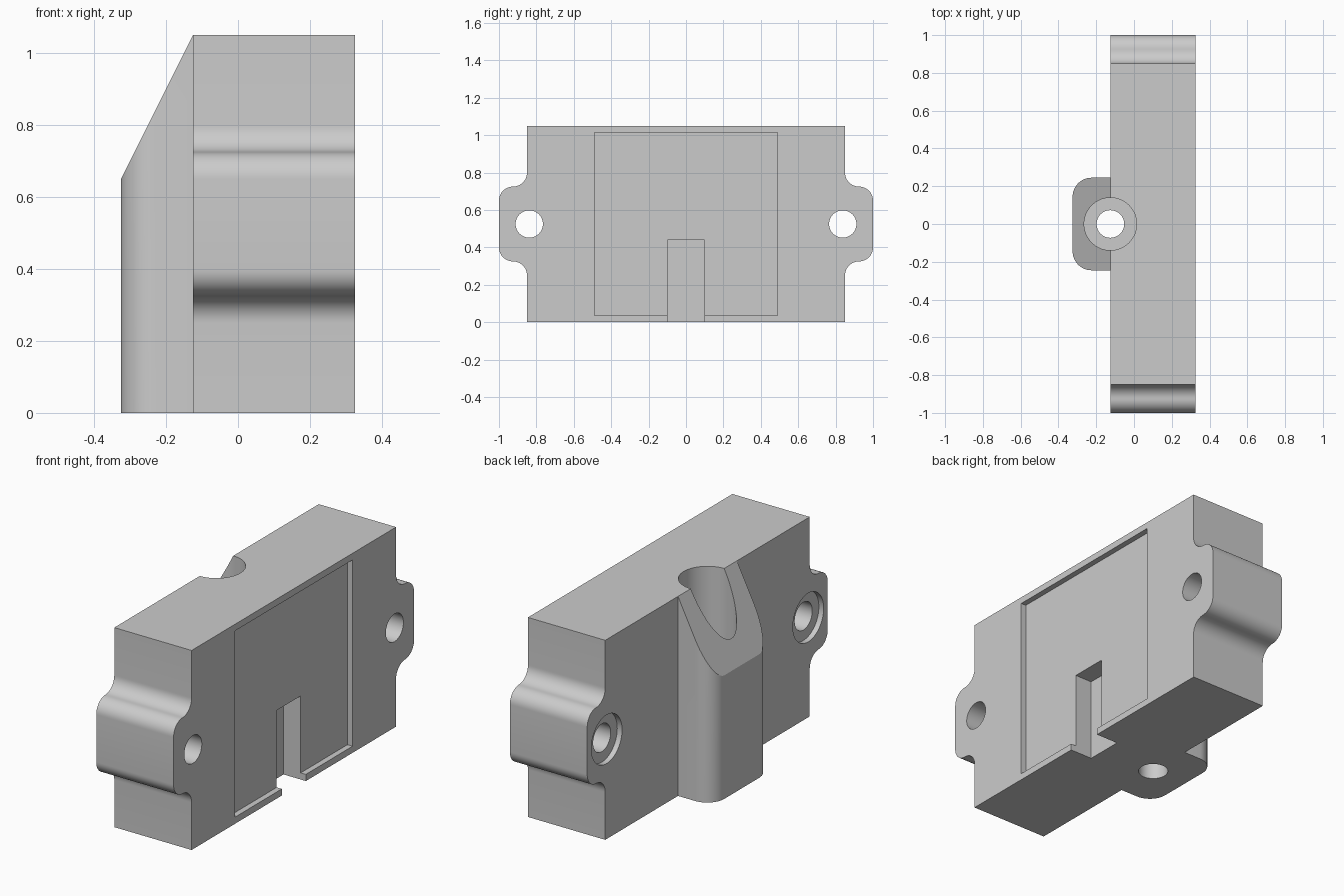
import bpy, bmesh, math

if "Cube" in bpy.data.objects:
    bpy.data.objects.remove(bpy.data.objects["Cube"])

grey = bpy.data.materials.new("light grey")
grey.diffuse_color = (0.6, 0.6, 0.6, 1)
grey.use_nodes = True
grey.node_tree.nodes["Principled BSDF"].inputs["Base Color"].default_value = grey.diffuse_color

PLACE = {'X': lambda p, a: (a, p[0], p[1]),
         'Y': lambda p, a: (p[0], a, p[1]),
         'Z': lambda p, a: (p[0], p[1], a)}


def arc(cx, cy, r, start, end, n=12):
    """Points on an arc, angles in degrees."""
    return [(cx + r * math.cos(math.radians(start + (end - start) * i / n)),
             cy + r * math.sin(math.radians(start + (end - start) * i / n)))
            for i in range(n + 1)]


def prism(name, points, axis, lo, hi):
    """Extrude a 2D profile along an axis."""
    bm = bmesh.new()
    a = [bm.verts.new(PLACE[axis](p, lo)) for p in points]
    b = [bm.verts.new(PLACE[axis](p, hi)) for p in points]
    bm.faces.new(a)
    bm.faces.new(b)
    for i in range(len(a)):
        j = (i + 1) % len(a)
        bm.faces.new((a[i], a[j], b[j], b[i]))
    bmesh.ops.recalc_face_normals(bm, faces=bm.faces)
    mesh = bpy.data.meshes.new(name)
    bm.to_mesh(mesh)
    bm.free()
    mesh.materials.append(grey)
    obj = bpy.data.objects.new(name, mesh)
    bpy.context.collection.objects.link(obj)
    return obj


def rod(name, cx, cy, r, axis, lo, hi):
    return prism(name, arc(cx, cy, r, 0, 360, 64)[:-1], axis, lo, hi)


def rect(x0, y0, x1, y1):
    return [(x0, y0), (x1, y0), (x1, y1), (x0, y1)]


def combine(obj, other, operation='DIFFERENCE'):
    """Apply a boolean and discard the helper."""
    mod = obj.modifiers.new("cut", 'BOOLEAN')
    mod.operation, mod.solver, mod.object = operation, 'EXACT', other
    bpy.context.view_layer.update()
    deps = bpy.context.evaluated_depsgraph_get()
    mesh = bpy.data.meshes.new_from_object(obj.evaluated_get(deps))
    obj.modifiers.clear()
    obj.data = mesh
    bpy.data.objects.remove(other)


BACK, FRONT, TOP, MID, R = -0.125, 0.325, 1.05, 0.525, 0.075

# main block with rounded ears, half profile mirrored in y
half = [(0.85, 0)]
half += arc(0.925, MID - 0.275, R, 180, 90)
half += arc(0.925, MID - 0.125, R, -90, 0)
half += arc(0.925, MID + 0.125, R, 0, 90)
half += arc(0.925, MID + 0.275, R, 270, 180)
half += [(0.85, TOP)]
clean = [p for i, p in enumerate(half) if i == 0 or math.dist(p, half[i - 1]) > 1e-5]
body = prism("mounting_block", clean + [(-y, z) for y, z in reversed(clean)], 'X', BACK, FRONT)

# rounded boss with a sloping top
boss = prism("boss", [(-0.06, -0.245), (-0.06, 0.245)] + arc(-0.225, 0.145, 0.1, 90, 180)
             + arc(-0.225, -0.145, 0.1, 180, 270), 'Z', 0, TOP)
combine(boss, prism("slope_cutter", [(-0.425, 0.45), (BACK, TOP), (0, 0.95), (0, 1.3), (-0.425, 1.3)],
                    'Y', -0.5, 0.5))
combine(body, boss, 'UNION')

# vertical screw hole with counterbore
combine(body, rod("bore_cutter", BACK, 0, 0.073, 'Z', -0.1, 1.2))
combine(body, rod("counterbore_cutter", BACK, 0, 0.139, 'Z', 0.5, 1.2))

# ear holes with shallow recesses at the back
for side in (-1, 1):
    combine(body, rod("ear_hole_cutter", side * 0.838, MID, 0.073, 'X', -0.3, 0.5))
    combine(body, rod("ear_recess_cutter", side * 0.838, MID, 0.128, 'X', -0.3, BACK + 0.028))

# shallow square pocket and deeper slot in the right face
combine(body, prism("pocket_cutter", rect(-0.488, 0.035, 0.488, 1.015), 'X', FRONT - 0.03, 0.5))
combine(body, prism("slot_cutter", rect(-0.1, -0.1, 0.1, 0.44), 'X', FRONT - 0.13, 0.5))

bpy.context.view_layer.objects.active = body
body.select_set(True)
bpy.ops.object.shade_smooth_by_angle(angle=math.radians(25))
